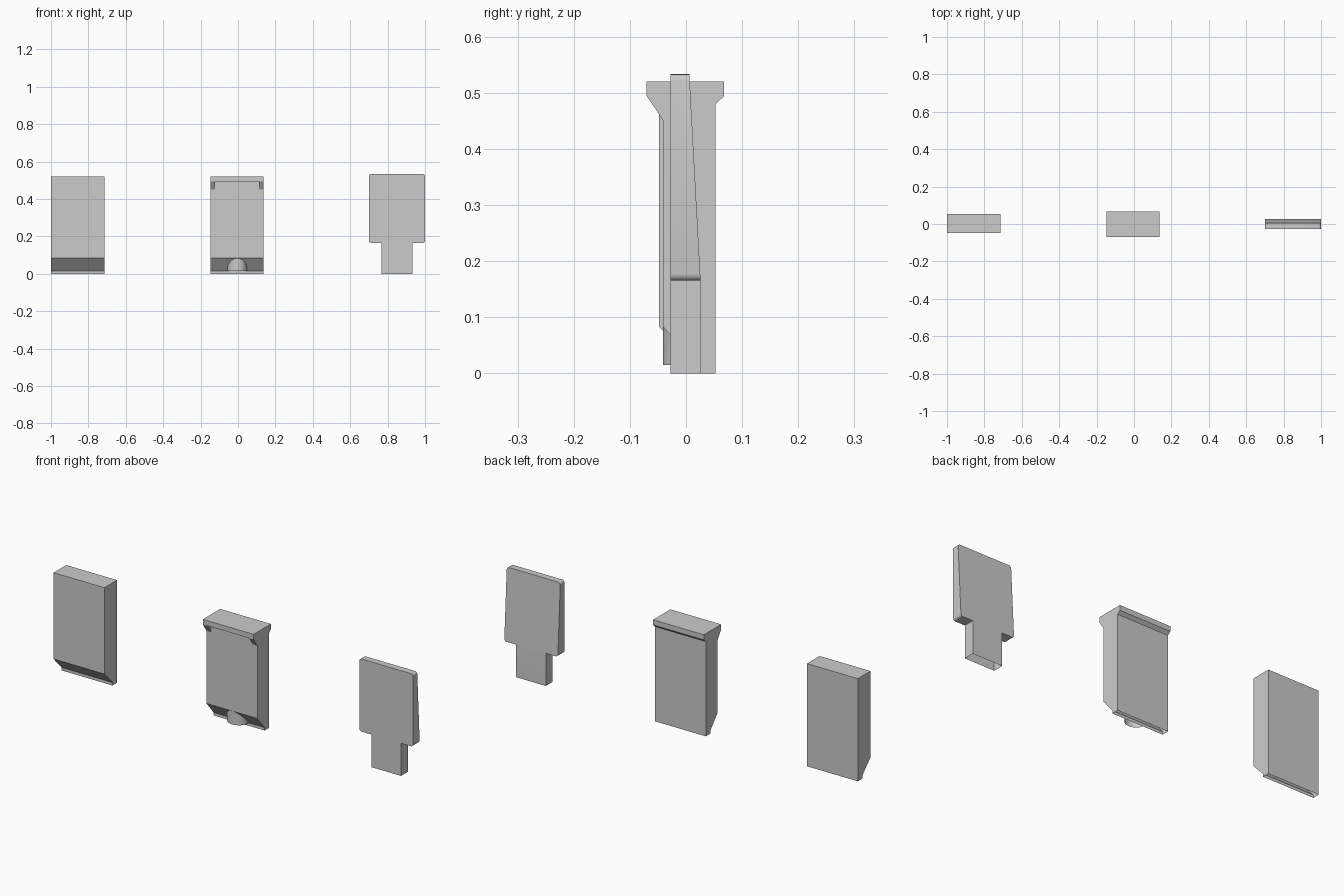
import bpy
import math

if "Cube" in bpy.data.objects:
    bpy.data.objects.remove(bpy.data.objects["Cube"])


def make(name, verts, faces, smooth=False):
    me = bpy.data.meshes.new(name)
    me.from_pydata(verts, [], faces)
    ob = bpy.data.objects.new(name, me)
    bpy.context.collection.objects.link(ob)
    if smooth:
        bpy.ops.object.select_all(action='DESELECT')
        ob.select_set(True)
        bpy.context.view_layer.objects.active = ob
        bpy.ops.object.shade_smooth_by_angle(angle=math.radians(35))
    return ob


def prism(name, profile, x0, x1, open_first=False):
    """Extrude a counter-clockwise (y, z) profile along x; the first edge may stay open."""
    n = len(profile)
    verts = [(x, y, z) for x in (x0, x1) for y, z in profile]
    faces = [tuple(range(n - 1, -1, -1)), tuple(range(n, 2 * n))]
    for i in range(1 if open_first else 0, n):
        j = (i + 1) % n
        faces.append((i, j, n + j, n + i))
    return make(name, verts, faces)


# Plain block with a chamfered, open foot
prism("plain_block", [(0.017, 0), (0.053, 0), (0.053, 0.52), (-0.048, 0.52),
                      (-0.048, 0.083), (0.017, 0.015)], -1.0, -0.715, True)

# Flanged block with a chamfered, open foot
X0, X1, FRONT = -0.148, 0.137, -0.041
prism("flanged_block", [(0.017, 0), (0.053, 0), (0.053, 0.48), (0.068, 0.494),
                        (0.068, 0.52), (-0.07, 0.52), (-0.07, 0.494),
                        (FRONT, 0.494), (FRONT, 0.083), (0.017, 0.015)], X0, X1, True)

# Corner brackets under the flange
for side, a, b in (("left", X0, X0 + 0.026), ("right", X1 - 0.026, X1)):
    prism("bracket_" + side, [(FRONT, 0.451), (FRONT, 0.494), (-0.07, 0.494)], a, b)

# Half-round boss running down from the chamfer
N, R, CX, CY = 20, 0.053, -0.004, 0.012
verts, faces = [], []
for i in range(N + 1):
    a = math.pi + math.pi * i / N
    x, y = CX + R * math.cos(a), CY + R * math.sin(a)
    verts += [(x, y, 0.015), (x, y, 0.015 + 0.068 * (0.017 - y) / 0.058)]
    if i:
        k = 2 * i
        faces.append((k - 2, k, k + 1, k - 1))
make("half_round_boss", verts, faces, True)

# Tapered paddle: rounded blade on a narrow, open stem
XL, XR, Z0, Z1, SL, SR, RAD = 0.70, 1.0, 0.165, 0.533, 0.767, 0.933, 0.012


def corner(cx, cz, start):
    return [(cx + RAD * math.cos(math.radians(start + t * 22.5)),
             cz + RAD * math.sin(math.radians(start + t * 22.5))) for t in range(5)]


outline = [(SL, 0), (SR, 0), (SR, Z0)]
outline += corner(XR - RAD, Z0 + RAD, -90) + corner(XR - RAD, Z1 - RAD, 0)
outline += corner(XL + RAD, Z1 - RAD, 90) + corner(XL + RAD, Z0 + RAD, 180)
outline += [(SL, Z0)]
n = len(outline)
verts = [(x, -0.028, z) for x, z in outline]
verts += [(x, 0.026 - 0.02 * max(0, z - Z0) / (Z1 - Z0), z) for x, z in outline]
stem, blade = [0, 1, 2, n - 1], list(range(2, n))
faces = [stem, blade, [n + i for i in reversed(stem)], [n + i for i in reversed(blade)]]
faces += [(i, n + i, n + (i + 1) % n, (i + 1) % n) for i in range(1, n)]
make("tapered_paddle", verts, faces, True)
